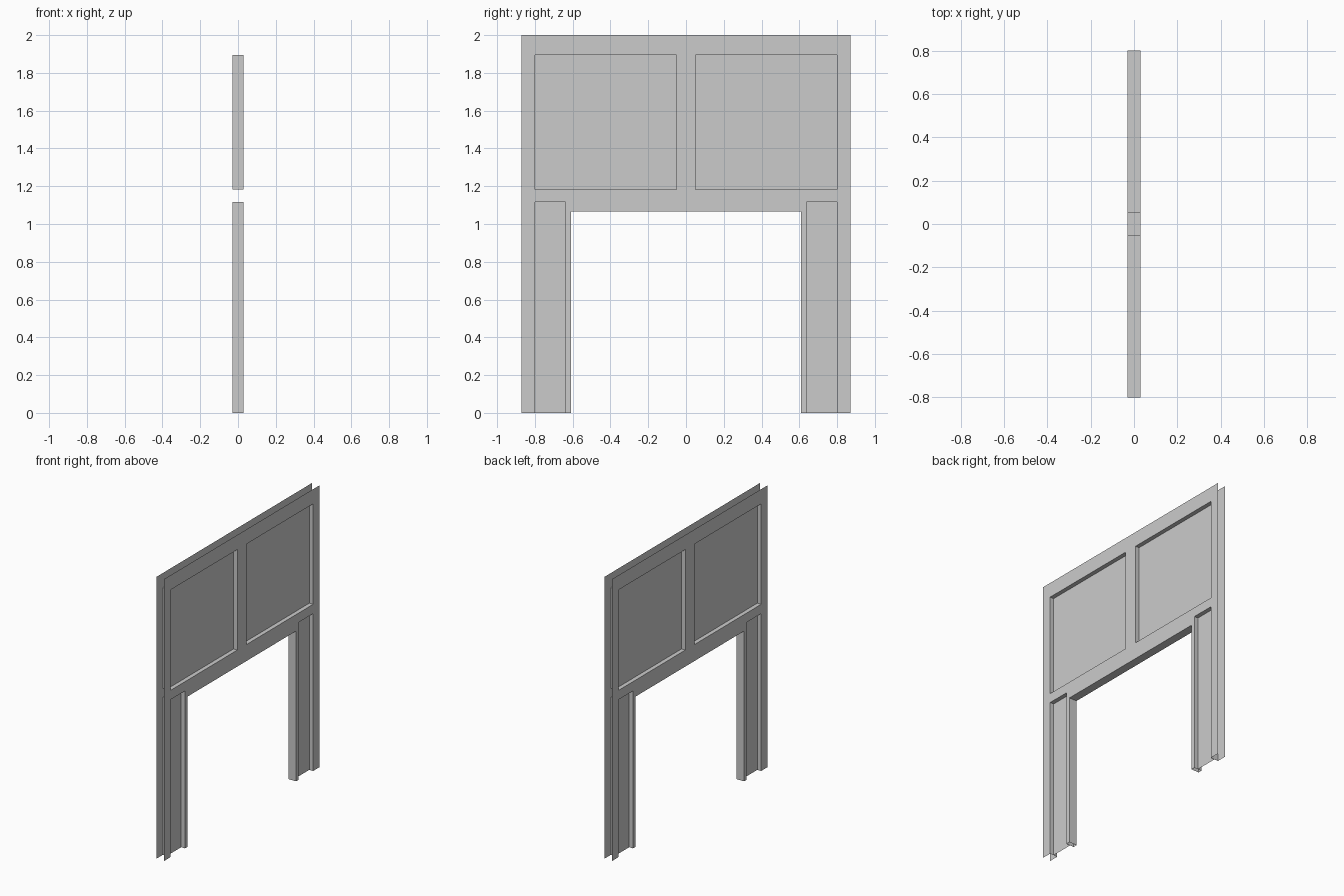
import bpy, bmesh

if "Cube" in bpy.data.objects:
    bpy.data.objects.remove(bpy.data.objects["Cube"])

T = 0.03                                    # half thickness
YS = [0, 0.05, 0.608, 0.637, 0.80, 0.872]   # half-width lines
ZS = [0, 1.066, 1.117, 1.183, 1.896, 2.0]   # height lines
UPPER = (0.05, 0.80, 1.183, 1.896)          # upper recess: y0, y1, z0, z1
LOWER = (0.637, 0.80, 0, 1.117)             # leg recess, open at the floor
OPENING = (0, 0.608, 0, 1.066)              # doorway


def inside(y, z, r):
    return r[0] < y < r[1] and r[2] < z < r[3]


def make(name, quads, axes):
    bm = bmesh.new()
    for q in quads:
        bm.faces.new([bm.verts.new(p) for p in q])
    bmesh.ops.remove_doubles(bm, verts=bm.verts, dist=1e-5)
    bmesh.ops.dissolve_limit(bm, angle_limit=0.01, verts=bm.verts, edges=bm.edges)
    me = bpy.data.meshes.new(name)
    bm.to_mesh(me)
    bm.free()
    ob = bpy.data.objects.new(name, me)
    bpy.context.collection.objects.link(ob)
    mod = ob.modifiers.new("Mirror", "MIRROR")
    mod.use_axis = axes
    return ob


def flat(x, y0, y1, z0, z1):
    return [(x, y0, z0), (x, y1, z0), (x, y1, z1), (x, y0, z1)]


def upright(y, z0, z1, s, x0=0):
    # wall facing s along y
    q = [(x0, y, z0), (T, y, z0), (T, y, z1), (x0, y, z1)]
    return q if s < 0 else q[::-1]


def level(z, y0, y1, s, x0=0):
    # wall facing s along z
    q = [(x0, y0, z), (T, y0, z), (T, y1, z), (x0, y1, z)]
    return q if s > 0 else q[::-1]


# Face sheet with holes for the doorway and recesses
sheet = []
for y0, y1 in zip(YS, YS[1:]):
    for z0, z1 in zip(ZS, ZS[1:]):
        y, z = (y0 + y1) / 2, (z0 + z1) / 2
        if not any(inside(y, z, r) for r in (UPPER, LOWER, OPENING)):
            sheet.append(flat(T, y0, y1, z0, z1))
make("wall_faces", sheet, (True, True, False))

# Recess side walls, meeting at the central panel
rims = []
for y0, y1, z0, z1 in (UPPER, LOWER):
    rims += [upright(y0, z0, z1, 1), upright(y1, z0, z1, -1), level(z1, y0, y1, -1)]
    if z0 > 0:
        rims.append(level(z0, y0, y1, 1))
make("recess_rims", rims, (True, True, False))

# Thin panels in the middle of the wall
make("recessed_panels", [flat(0, *UPPER), flat(0, *LOWER)], (False, True, False))

# Doorway lining
make("doorway_lining",
     [upright(OPENING[1], 0, OPENING[3], -1, -T),
      level(OPENING[3], 0, OPENING[1], -1, -T)], (False, True, False))
